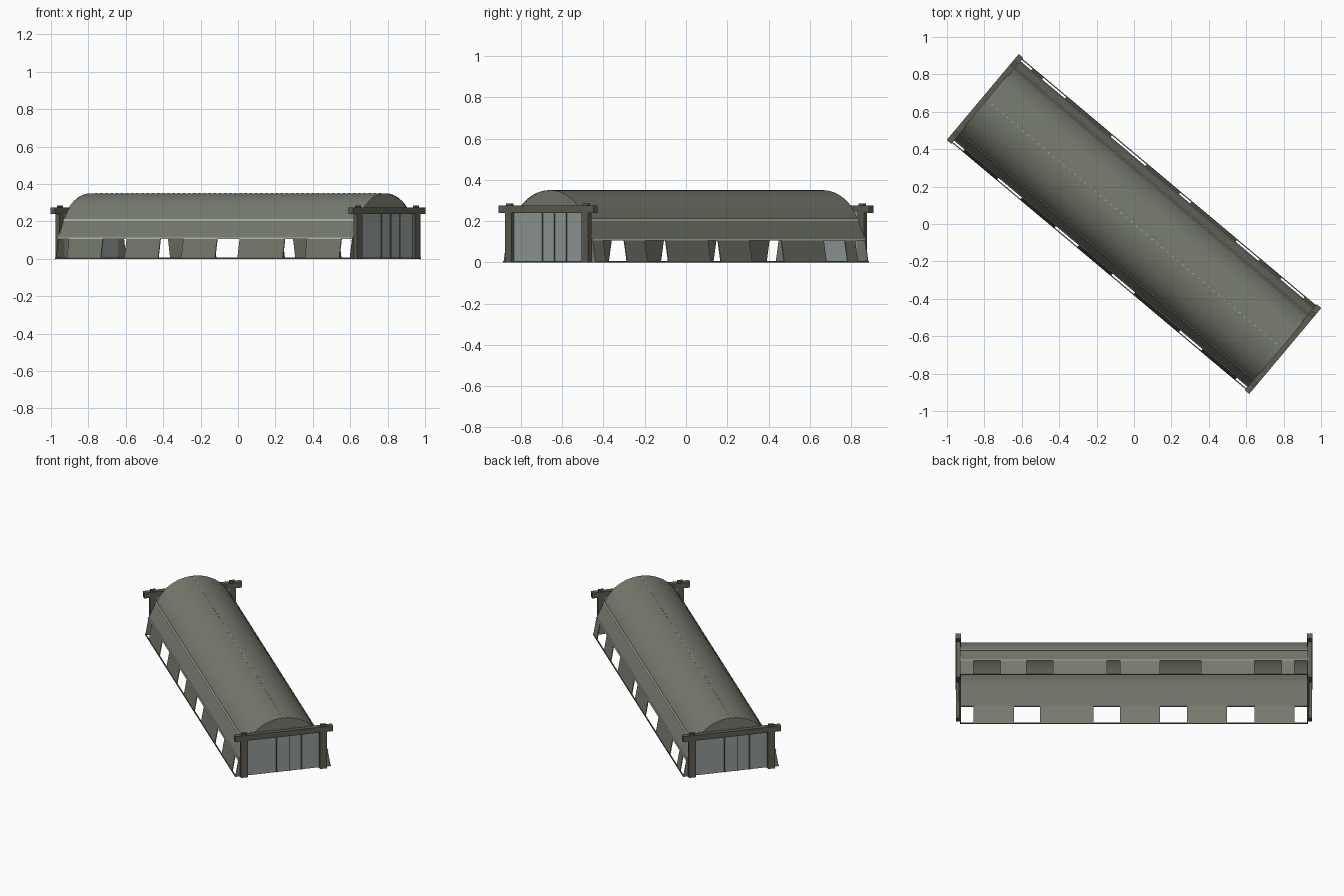
import bpy, bmesh, math
from mathutils import Matrix, Vector

if "Cube" in bpy.data.objects:
    bpy.data.objects.remove(bpy.data.objects["Cube"])

TURN = Matrix.Rotation(math.radians(-40), 4, 'Z')   # hall lies diagonally; u = length, v = width


def mat(name, rgb):
    m = bpy.data.materials.new(name)
    m.diffuse_color = (*rgb, 1)
    m.use_nodes = True
    m.node_tree.nodes["Principled BSDF"].inputs["Base Color"].default_value = m.diffuse_color
    return m


GREEN = mat("olive grey", (0.185, 0.198, 0.155))
DARK = mat("dark frame", (0.110, 0.110, 0.083))
PALE = mat("pale blue grey", (0.290, 0.330, 0.320))
LIGHT = mat("light trim", (0.400, 0.430, 0.400))


def finish(name, bm, mats, smooth=False):
    bm.transform(TURN)
    me = bpy.data.meshes.new(name)
    bm.to_mesh(me)
    bm.free()
    ob = bpy.data.objects.new(name, me)
    bpy.context.collection.objects.link(ob)
    for m in mats:
        me.materials.append(m)
    if smooth:
        bpy.ops.object.select_all(action='DESELECT')
        ob.select_set(True)
        bpy.context.view_layer.objects.active = ob
        bpy.ops.object.shade_smooth_by_angle(angle=math.radians(30))
    return ob


def add_box(bm, u0, u1, v0, v1, z0, z1):
    r = bmesh.ops.create_cube(bm, size=1)
    for p in r['verts']:
        p.co = Vector(((u0 + u1) / 2 + p.co.x * (u1 - u0),
                       (v0 + v1) / 2 + p.co.y * (v1 - v0),
                       (z0 + z1) / 2 + p.co.z * (z1 - z0)))


def add_slab(bm, pts, u0, u1):
    """Extrude a closed (v, z) outline along the hall."""
    a = [bm.verts.new((u0, v, z)) for v, z in pts]
    b = [bm.verts.new((u1, v, z)) for v, z in pts]
    n = len(pts)
    for i in range(n):
        j = (i + 1) % n
        bm.faces.new((a[i], a[j], b[j], b[i]))
    bm.faces.new(a[::-1])
    bm.faces.new(b)
    bmesh.ops.recalc_face_normals(bm, faces=bm.faces)


L = 1.03            # half length of the shell
R, CZ = 0.25, 0.10  # vault radius and centre height
EAVE = (0.273, 0.108)
FOOT = (0.292, 0.0)
A0 = math.radians(24.8)


def arc(r, n=32):
    return [(r * math.cos(t), CZ + r * math.sin(t))
            for t in (A0 + (math.pi - 2 * A0) * i / n for i in range(n + 1))]


# vaulted roof: arc plus straight skirts down to the eaves
T = 0.005
outer = [EAVE] + arc(R) + [(-EAVE[0], EAVE[1])]
inner = [(EAVE[0] - T, EAVE[1])] + arc(R - T) + [(-EAVE[0] + T, EAVE[1])]
bm = bmesh.new()
add_slab(bm, outer + inner[::-1], -L, L)
roof = finish("vaulted_roof", bm, [GREEN], True)

# side walls: leaning panels with gaps between them
PANELS = {
    1: [(0.95, 1.03), (0.637, 0.79), (0.159, 0.478), (-0.153, 0.083),
        (-0.714, -0.395), (-0.95, -0.873)],
    -1: [(0.71, 0.95), (0.24, 0.555), (-0.153, 0.083), (-0.549, -0.313),
         (-0.95, -0.714)],
}
for s, spans in PANELS.items():
    bm = bmesh.new()
    for u0, u1 in spans:
        add_slab(bm, [(s * FOOT[0], 0), (s * EAVE[0], EAVE[1]),
                      (s * (EAVE[0] - T), EAVE[1]), (s * (FOOT[0] - T), 0)], u0, u1)
    finish("left_wall_panels" if s < 0 else "right_wall_panels", bm, [GREEN])

# sills along the ground
bm = bmesh.new()
for s in (-1, 1):
    add_box(bm, -L, L, s * 0.290 - 0.003, s * 0.290 + 0.003, 0, 0.007)
finish("sills", bm, [DARK])

# light trim along the shoulders and eaves
bm = bmesh.new()
for s in (-1, 1):
    for v, z, h in ((0.2275, 0.207, 0.006), (0.272, 0.110, 0.004)):
        d = h * 0.46
        add_slab(bm, [(s * (v + d), z - h), (s * (v + d + .003), z - h),
                      (s * (v - d + .003), z + h), (s * (v - d), z + h)], -L, L)
finish("trim_strips", bm, [LIGHT])

# dashed ridge line
bm = bmesh.new()
for i in range(56):
    u = -0.99 + i * 0.036
    add_box(bm, u - 0.007, u + 0.007, -0.002, 0.002, CZ + R - 0.002, CZ + R + 0.001)
finish("ridge_dashes", bm, [LIGHT])

# both ends: gable, door, posts and beam
DOOR, TOP = 0.222, 0.243
k = math.asin((TOP - CZ) / R)
for s, side in ((1, "front"), (-1, "back")):
    u = s * (L - 0.002)

    bm = bmesh.new()
    gable = [(R * math.cos(t), CZ + R * math.sin(t))
             for t in (k + (math.pi - 2 * k) * i / 28 for i in range(29))]
    add_slab(bm, gable, u - s * 0.004, u)
    gv = R * math.cos(k)
    for q in (-1, 1):
        add_slab(bm, [(q * DOOR, 0), (q * FOOT[0], 0), (q * EAVE[0], EAVE[1]),
                      (q * 0.2275, 0.205), (q * DOOR, 0.216)], u - s * 0.004, u)
    finish(side + "_gable", bm, [GREEN])

    bm = bmesh.new()
    add_box(bm, u - s * 0.004, u + s * 0.006, -DOOR, DOOR, 0.004, TOP)
    finish(side + "_door", bm, [PALE])

    # door leaf joints
    bm = bmesh.new()
    for v in (-0.04, 0.037, 0.113):
        add_box(bm, u + s * 0.006, u + s * 0.010, s * v - 0.003, s * v + 0.003, 0.004, TOP)
    finish(side + "_door_joints", bm, [DARK])

    bm = bmesh.new()
    for q in (-1, 1):
        add_box(bm, s * (L - 0.004), s * (L + 0.022), q * 0.242 - 0.022, q * 0.242 + 0.022, 0, 0.245)
        add_box(bm, s * (L + 0.002), s * (L + 0.018), q * 0.242 - 0.016, q * 0.242 + 0.016, 0.27, 0.286)
    finish(side + "_posts", bm, [DARK])

    bm = bmesh.new()
    add_box(bm, s * (L - 0.006), s * (L + 0.026), -0.30, 0.30, 0.240, 0.275)
    finish(side + "_beam", bm, [DARK])
